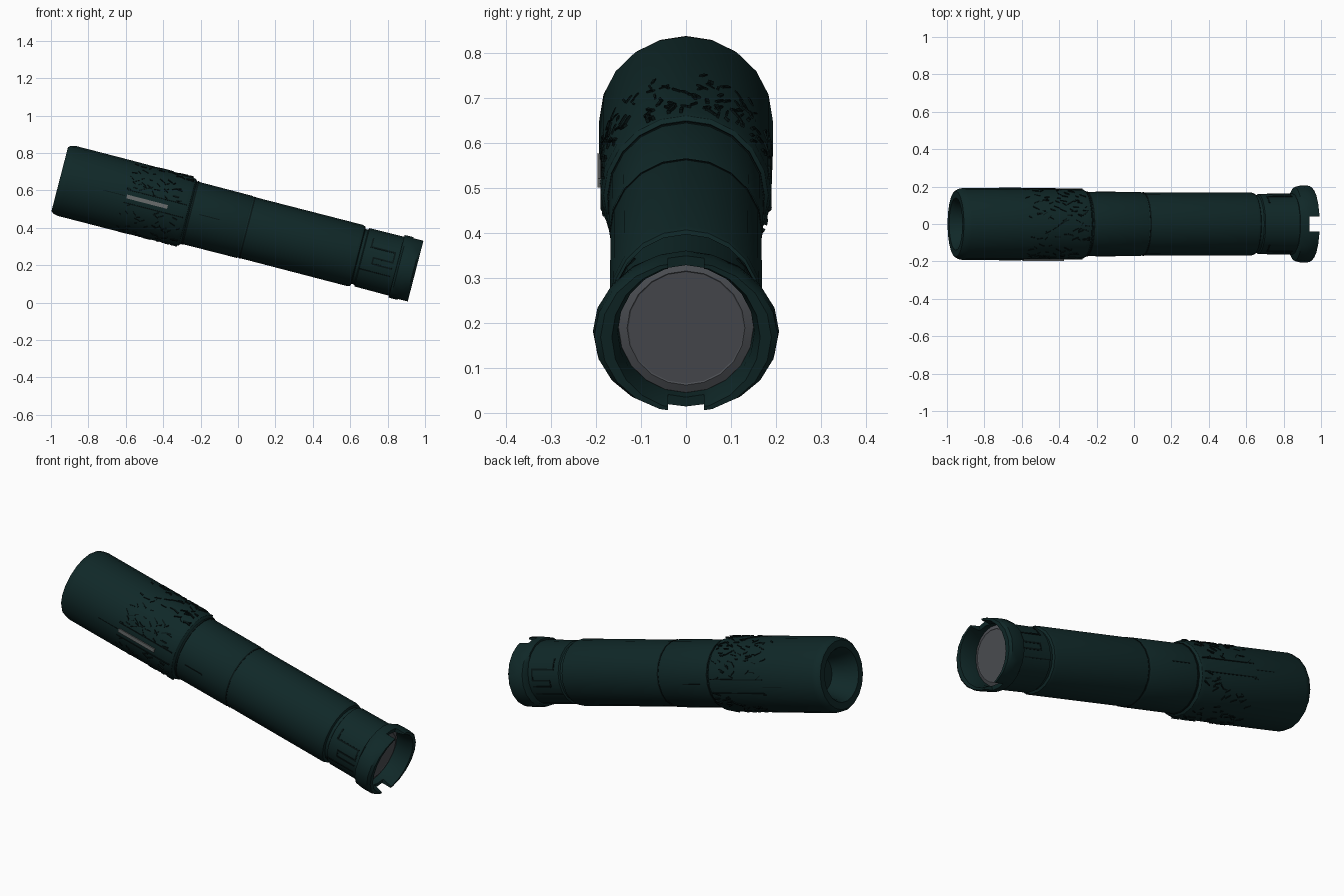
import bpy, bmesh, math, random
from mathutils import Matrix

random.seed(4)
if "Cube" in bpy.data.objects:
    bpy.data.objects.remove(bpy.data.objects["Cube"])

# Everything is built along local x, then tilted into place
PLACE = Matrix.Translation((-0.953, 0, 0.66)) @ Matrix.Rotation(math.radians(14.5), 4, 'Y')
SEG = 20


def material(name, rgb):
    m = bpy.data.materials.new(name)
    m.use_nodes = True
    m.diffuse_color = (*rgb, 1)
    bsdf = m.node_tree.nodes["Principled BSDF"]
    bsdf.inputs["Base Color"].default_value = (*rgb, 1)
    bsdf.inputs["Roughness"].default_value = 0.7
    return m


TEAL = material("dark teal", (0.005, 0.021, 0.021))
BLACK = material("black teal", (0.002, 0.007, 0.007))
GLASS = material("grey glass", (0.075, 0.08, 0.09))
GREY = material("light grey", (0.14, 0.15, 0.15))


def make(name, bm, mat, smooth=True):
    bmesh.ops.recalc_face_normals(bm, faces=bm.faces)
    me = bpy.data.meshes.new(name)
    bm.to_mesh(me)
    bm.free()
    me.materials.append(mat)
    ob = bpy.data.objects.new(name, me)
    bpy.context.collection.objects.link(ob)
    ob.matrix_world = PLACE
    bpy.ops.object.select_all(action='DESELECT')
    bpy.context.view_layer.objects.active = ob
    ob.select_set(True)
    if smooth:
        bpy.ops.object.shade_smooth_by_angle(angle=math.radians(32))
    return ob


def lathe(name, profile, mat, closed=False, flat=1.0):
    """Spin (t, radius) points round x; flat limits the radius along z."""
    bm = bmesh.new()
    rings = []
    for t, r in profile:
        if r == 0:
            rings.append([bm.verts.new((t, 0, 0))] * SEG)
            continue
        ring = []
        for i in range(SEG):
            a = math.tau * i / SEG
            ring.append(bm.verts.new((t, -r * math.sin(a), min(r, flat) * math.cos(a))))
        rings.append(ring)
    pairs = list(zip(rings, rings[1:]))
    if closed:
        pairs.append((rings[-1], rings[0]))
    for p, q in pairs:
        for i in range(SEG):
            j = (i + 1) % SEG
            bm.faces.new(dict.fromkeys((p[i], p[j], q[j], q[i])))
    return make(name, bm, mat)


def patch(bm, t0, t1, a0, a1, r, thick=0.005, skew=0.0):
    """Thin curved plate on the tube; angles run from the top to the front."""
    n = max(1, round(abs(a1 - a0) / 9))
    rows = []
    for i in range(n + 1):
        a = math.radians(a0 + (a1 - a0) * i / n)
        rows.append([bm.verts.new((t, -rr * math.sin(a + s), rr * math.cos(a + s)))
                     for t, rr, s in ((t0, r - 0.006, 0), (t0, r + thick, 0),
                                      (t1, r + thick, skew), (t1, r - 0.006, skew))])
    for p, q in zip(rows, rows[1:]):
        for k in range(4):
            bm.faces.new((p[k], p[(k + 1) % 4], q[(k + 1) % 4], q[k]))
    bm.faces.new(rows[0])
    bm.faces.new(rows[-1])


# Eyepiece barrel with a rounded rim and a recessed mouth
lathe("eyepiece_barrel", [(0.1, 0.10), (0.02, 0.128), (0.0, 0.14), (0.0, 0.176),
                          (0.012, 0.187), (0.04, 0.193), (0.34, 0.193), (0.68, 0.190),
                          (0.705, 0.183), (0.72, 0.165)], TEAL)
lathe("eyepiece_floor", [(0.1, 0.101), (0.13, 0.09), (0.13, 0)], TEAL)

# Sliding tubes, each stepping down at its joint
lathe("middle_tube", [(0.70, 0.172), (1.02, 0.171), (1.032, 0.165)], TEAL)
lathe("main_tube", [(1.01, 0.168), (1.63, 0.169), (1.645, 0.164), (1.65, 0.152)], TEAL)
lathe("front_neck", [(1.64, 0.150), (1.665, 0.152), (1.67, 0.161), (1.88, 0.163)], TEAL)
for i, (t, r) in enumerate([(0.722, 0.174), (1.036, 0.169)]):
    lathe(f"joint_line_{i + 1}", [(t - 0.004, r - 0.01), (t - 0.004, r + 0.001),
                                  (t + 0.004, r + 0.001), (t + 0.004, r - 0.01)], BLACK, True)

# Front lens set back in the collar
lathe("front_lens", [(1.86, 0.157), (1.875, 0.15), (1.882, 0.131), (1.88, 0.128), (1.88, 0)], GLASS)

# Oval collar with notches at top and bottom
collar = lathe("front_collar", [(1.86, 0.15), (1.86, 0.172), (1.872, 0.198), (1.91, 0.207),
                                (1.953, 0.204), (1.965, 0.19), (1.965, 0.165),
                                (1.92, 0.152)], TEAL, True, flat=0.173)
bm = bmesh.new()
bmesh.ops.create_cube(bm, size=1, matrix=Matrix.Translation((1.96, 0, 0))
                      @ Matrix.Diagonal((0.1, 0.08, 0.6, 1)))
cutter = make("notch_cutter", bm, TEAL, False)
cutter.hide_render = True
cut = collar.modifiers.new("notches", 'BOOLEAN')
cut.operation = 'DIFFERENCE'
cut.solver = 'EXACT'
cut.object = cutter
bpy.context.view_layer.objects.active = collar
bpy.ops.object.modifier_apply(modifier=cut.name)
bpy.data.objects.remove(cutter)

# Rough grip: scattered short chips round the barrel, clear of the side slots
bm = bmesh.new()
for k in range(230):
    a = random.uniform(0, 360)
    if abs(a % 180 - 90) < 13:
        continue
    t = random.uniform(0.35, 0.67)
    patch(bm, t, t + random.uniform(0.012, 0.035), a, a + random.uniform(1, 2.5),
          0.191, 0.003, random.uniform(-0.1, 0.1))
make("grip_chips", bm, BLACK, False)

# Grey slot on the front of the grip
bm = bmesh.new()
patch(bm, 0.37, 0.595, 87, 93, 0.192)
make("grip_slot", bm, GREY, False)

# Seams and bayonet track, repeated on both sides
bm = bmesh.new()
for side in (1, -1):
    for t0, t1, a0, a1, r in [
            (0.36, 0.69, 100, 101.5, 0.190), (0.36, 0.69, 78, 79.5, 0.190),
            (0.24, 0.36, 89, 90, 0.191), (0.77, 0.88, 88, 89.5, 0.171),
            (1.70, 1.84, 64, 67, 0.160), (1.832, 1.84, 67, 84, 0.160),
            (1.73, 1.84, 84, 87, 0.160), (1.725, 1.733, 84, 98, 0.160),
            (1.73, 1.84, 96, 99, 0.160), (1.70, 1.708, 45, 67, 0.160),
            (1.67, 1.84, 112, 114, 0.160)]:
        patch(bm, t0, t1, side * a0, side * a1, r, 0.003)
make("side_seams", bm, BLACK, False)
